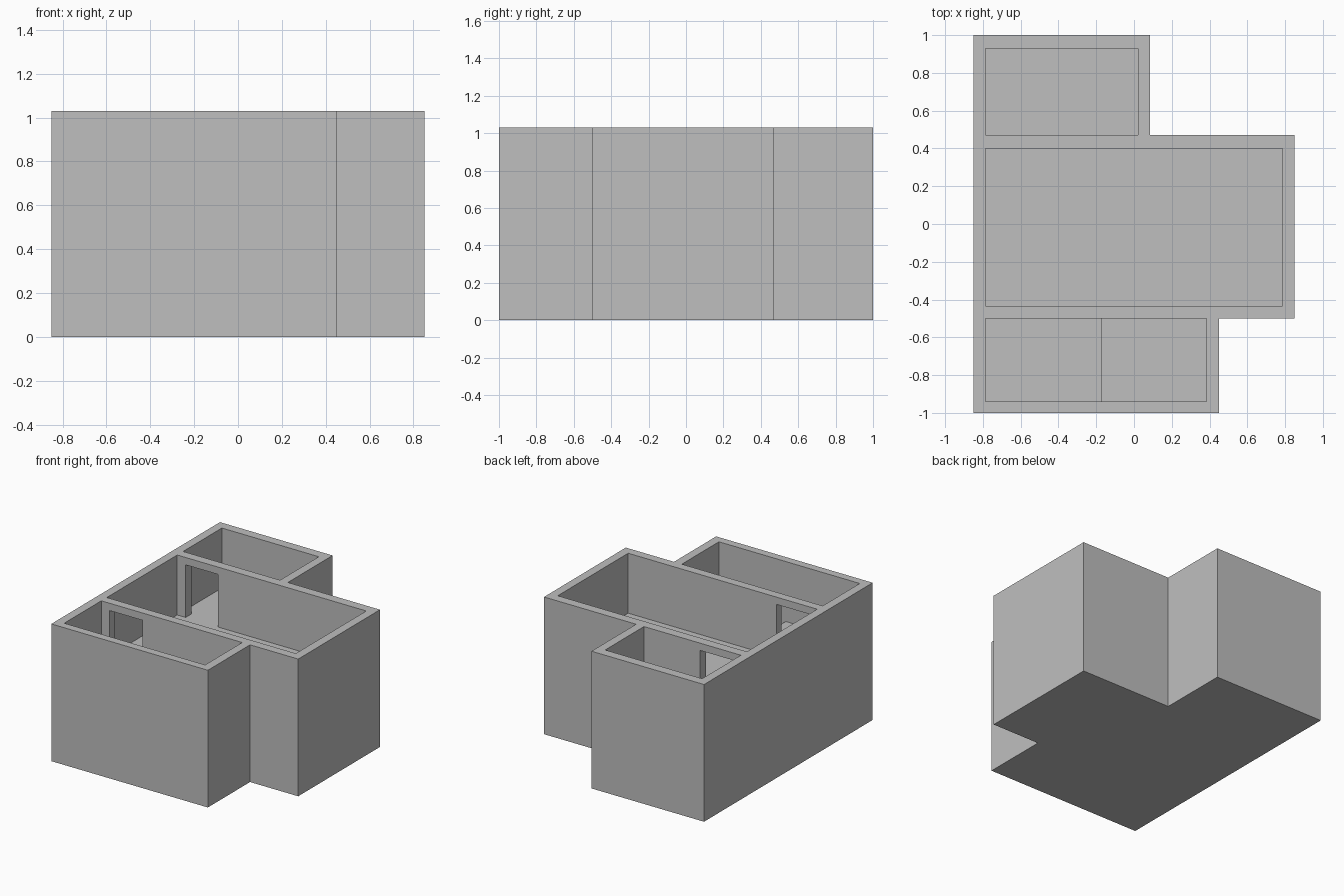
import bpy, bmesh

if "Cube" in bpy.data.objects:
    bpy.data.objects.remove(bpy.data.objects["Cube"], do_unlink=True)

# Plain wall colour
plaster = bpy.data.materials.new("plain_grey")
plaster.use_nodes = True
plaster.diffuse_color = (0.52, 0.52, 0.52, 1)
plaster.node_tree.nodes["Principled BSDF"].inputs["Base Color"].default_value = (0.52, 0.52, 0.52, 1)


def prism(name, outline, z0, z1):
    """Extrude a counter-clockwise plan outline from z0 to z1."""
    bm = bmesh.new()
    base = bm.faces.new([bm.verts.new((x, y, z0)) for x, y in outline])
    top = bmesh.ops.extrude_face_region(bm, geom=[base])["geom"]
    bmesh.ops.translate(bm, vec=(0, 0, z1 - z0),
                        verts=[v for v in top if isinstance(v, bmesh.types.BMVert)])
    bmesh.ops.recalc_face_normals(bm, faces=bm.faces)
    mesh = bpy.data.meshes.new(name)
    bm.to_mesh(mesh)
    bm.free()
    mesh.materials.append(plaster)
    obj = bpy.data.objects.new(name, mesh)
    bpy.context.scene.collection.objects.link(obj)
    return obj


def carve(target, x0, x1, y0, y1, z0, z1):
    """Cut a box-shaped space out of the target."""
    cutter = prism("cutter", [(x0, y0), (x1, y0), (x1, y1), (x0, y1)], z0, z1)
    cutter.hide_render = True
    mod = target.modifiers.new("cut", "BOOLEAN")
    mod.operation = "DIFFERENCE"
    mod.solver = "EXACT"
    mod.object = cutter
    depsgraph = bpy.context.evaluated_depsgraph_get()
    carved = bpy.data.meshes.new_from_object(target.evaluated_get(depsgraph))
    target.modifiers.clear()
    target.data = carved
    bpy.data.objects.remove(cutter, do_unlink=True)


# Stepped outer block
HEIGHT = 1.03
plan = [(-0.85, -1), (0.45, -1), (0.45, -0.5), (0.85, -0.5),
        (0.85, 0.47), (0.085, 0.47), (0.085, 1), (-0.85, 1)]
house = prism("house_walls", plan, 0, HEIGHT)

# Three rooms on each storey: x0, x1, y0, y1
front_room = (-0.785, 0.385, -0.94, -0.5)
middle_room = (-0.785, 0.785, -0.435, 0.4)
back_room = (-0.785, 0.02, 0.47, 0.93)
storeys = [(0.065, 0.515), (0.58, HEIGHT + 0.1)]
for floor, ceiling in storeys:
    for room in (front_room, middle_room, back_room):
        carve(house, *room, floor, ceiling)
    # Doorways through the two inner walls
    for y0, y1 in ((-0.52, -0.415), (0.38, 0.49)):
        carve(house, -0.715, -0.445, y0, y1, floor, floor + 0.395)

# Stair opening in the upper floor of the front room
carve(house, -0.17, 0.385, -0.94, -0.5, 0.45, 0.65)
